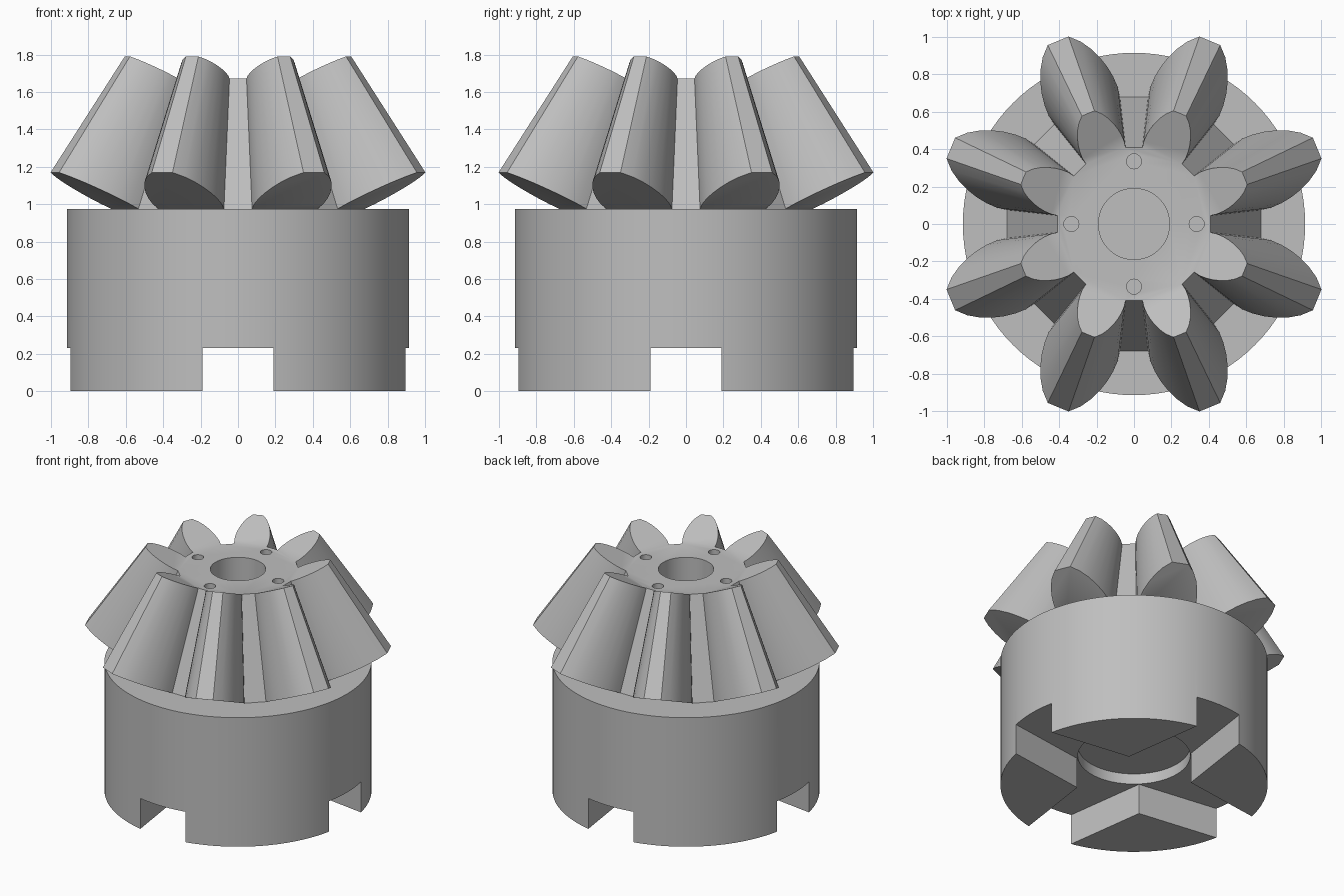
import bpy, bmesh, math
from math import sin, cos, pi
from mathutils import Matrix, Vector

cube = bpy.data.objects.get("Cube")
if cube:
    bpy.data.objects.remove(cube)

steel = bpy.data.materials.new("grey_steel")
steel.use_nodes = True
GREY = (0.52, 0.52, 0.52, 1)
steel.diffuse_color = GREY
steel.node_tree.nodes["Principled BSDF"].inputs["Base Color"].default_value = GREY


def make_object(name, bm):
    bmesh.ops.recalc_face_normals(bm, faces=bm.faces)
    mesh = bpy.data.meshes.new(name)
    bm.to_mesh(mesh)
    bm.free()
    obj = bpy.data.objects.new(name, mesh)
    bpy.context.collection.objects.link(obj)
    mesh.materials.append(steel)
    return obj


def prism(name, outline, z0, z1):
    bm = bmesh.new()
    base = bm.faces.new([bm.verts.new((x, y, z0)) for x, y in outline])
    top = bmesh.ops.extrude_face_region(bm, geom=[base])["geom"]
    bmesh.ops.translate(bm, vec=(0, 0, z1 - z0),
                        verts=[v for v in top if isinstance(v, bmesh.types.BMVert)])
    return make_object(name, bm)


def circle(radius, count, x=0, y=0):
    return [(x + radius * cos(2 * pi * i / count), y + radius * sin(2 * pi * i / count))
            for i in range(count)]


def activate(obj):
    bpy.ops.object.select_all(action='DESELECT')
    obj.select_set(True)
    bpy.context.view_layer.objects.active = obj


def cut(obj, cutter):
    cutter.hide_render = True
    mod = obj.modifiers.new("cut", 'BOOLEAN')
    mod.operation, mod.solver, mod.object = 'DIFFERENCE', 'EXACT', cutter
    activate(obj)
    bpy.ops.object.modifier_apply(modifier=mod.name)
    bpy.data.objects.remove(cutter)


def smooth(obj):
    activate(obj)
    bpy.ops.object.shade_smooth_by_angle(angle=math.radians(28))


# Coupling body: cylinder with a tapered cross slot and a round recess below
BODY_TOP = 0.975
SLOT_TOP = 0.23
body = prism("coupling_body", circle(0.915, 96), 0, BODY_TOP)
cross = []
for k in range(4):
    turn = Matrix.Rotation(k * pi / 2, 2)
    for p in ((0.276, -0.276), (1.0, -0.175), (1.0, 0.175)):
        cross.append(tuple(turn @ Vector(p)))
cut(body, prism("slot_cutter", cross, -0.1, SLOT_TOP))
cut(body, prism("recess_cutter", circle(0.385, 64), SLOT_TOP - 0.03, SLOT_TOP + 0.08))
smooth(body)

# Bevel gear: large end outline of one tooth (radius, half width), shrunk to the apex
TEETH = 8
APEX = 2.736
SHRINK = 0.604
CONE_SLOPE = 0.48
ROOT = 0.655
half = [(ROOT, 0.19), (0.71, 0.2), (0.77, 0.199), (0.83, 0.19), (0.89, 0.173),
        (0.95, 0.148), (1.01, 0.11), (1.06, 0.06)]
tooth = [(r, -w) for r, w in half] + [(r, w) for r, w in reversed(half)]

bm = bmesh.new()
outer, inner = [], []
for k in range(TEETH):
    turn = Matrix.Rotation((k + 0.5) * 2 * pi / TEETH, 3, 'Z')
    big, small = [], []
    for r, w in tooth:
        p = turn @ Vector((r, w, BODY_TOP + (r - ROOT) * CONE_SLOPE))
        q = p * SHRINK
        q.z = APEX - SHRINK * (APEX - p.z)
        big.append(bm.verts.new(p))
        small.append(bm.verts.new(q))
    bm.faces.new(big)
    bm.faces.new(small)
    outer.append(big)
    inner.append(small)
ring_big = [v for t in outer for v in t]
ring_small = [v for t in inner for v in t]
n = len(ring_big)
for i in range(n):
    j = (i + 1) % n
    bm.faces.new((ring_big[i], ring_big[j], ring_small[j], ring_small[i]))
# Flat hub face and underside
for rows in (outer, inner):
    bm.faces.new([v for t in rows for v in (t[0], t[-1])])
gear = make_object("bevel_gear", bm)

# Centre bore and four pin holes
cut(gear, prism("bore_cutter", circle(0.19, 48), 1.1, 1.9))
for k in range(4):
    a = k * pi / 2
    pin = circle(0.04, 24, 0.335 * cos(a), 0.335 * sin(a))
    cut(gear, prism("pin_hole_cutter", pin, 1.45, 1.9))
smooth(gear)
